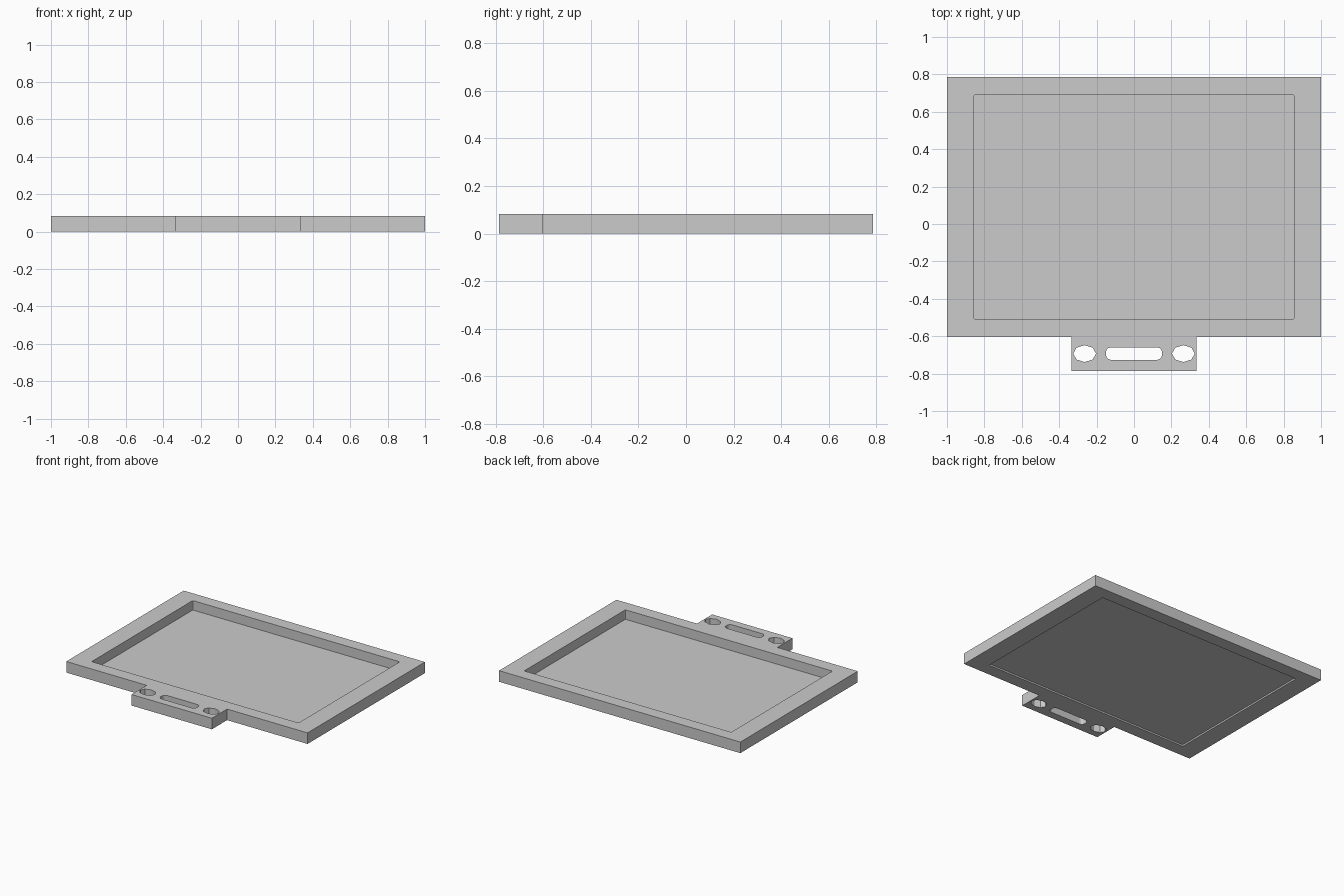
import bpy
from math import cos, sin, pi

if "Cube" in bpy.data.objects:
    bpy.data.objects.remove(bpy.data.objects["Cube"])

H = 0.083          # frame thickness
PANEL_Z = 0.012    # height of the thin floor sheet


def ellipse(cx, cy, rx, ry, n):
    return [(cx + rx * cos(2 * pi * i / n), cy + ry * sin(2 * pi * i / n)) for i in range(n)]


def rounded_rect(x0, x1, y0, y1, r, steps):
    pts = []
    corners = [(x1 - r, y1 - r), (x0 + r, y1 - r), (x0 + r, y0 + r), (x1 - r, y0 + r)]
    for q, (cx, cy) in enumerate(corners):
        for s in range(steps + 1):
            a = (q + s / steps) * pi / 2
            pts.append((cx + r * cos(a), cy + r * sin(a)))
    return pts


def plate(name, loops, thickness):
    """Flat plate from an outer loop and hole loops, standing on z = 0."""
    cu = bpy.data.curves.new(name + "_outline", 'CURVE')
    cu.dimensions = '2D'
    cu.fill_mode = 'BOTH'
    cu.extrude = thickness / 2
    for loop in loops:
        sp = cu.splines.new('POLY')
        sp.points.add(len(loop) - 1)
        for p, (x, y) in zip(sp.points, loop):
            p.co = (x, y, 0, 1)
        sp.use_cyclic_u = True
    ob = bpy.data.objects.new(name, cu)
    bpy.context.collection.objects.link(ob)
    bpy.ops.object.select_all(action='DESELECT')
    ob.select_set(True)
    bpy.context.view_layer.objects.active = ob
    bpy.ops.object.convert(target='MESH')
    ob = bpy.context.view_layer.objects.active
    ob.name = name
    for v in ob.data.vertices:
        v.co.z += thickness / 2
    bpy.ops.object.mode_set(mode='EDIT')
    bpy.ops.mesh.select_all(action='SELECT')
    bpy.ops.mesh.remove_doubles(threshold=0.0005)
    bpy.ops.mesh.normals_make_consistent(inside=False)
    bpy.ops.mesh.dissolve_limited(angle_limit=0.01)
    bpy.ops.object.mode_set(mode='OBJECT')
    bpy.ops.object.shade_flat()
    return ob


# Frame with hanging tab: outer outline, window, slot and two eyelets
right = [(0.333, -0.785), (0.333, -0.605), (1, -0.605), (1, 0.785)]
outline = right + [(-x, y) for x, y in reversed(right)]
window = rounded_rect(-0.858, 0.858, -0.508, 0.69, 0.008, 2)
slot = rounded_rect(-0.15, 0.15, -0.726, -0.66, 0.026, 3)
eyelets = [ellipse(s * 0.264, -0.693, 0.061, 0.045, 8) for s in (-1, 1)]
plate("frame", [outline, window, slot] + eyelets, H)

# Thin floor sheet set just above the underside of the frame
mesh = bpy.data.meshes.new("floor_panel")
mesh.from_pydata([(x, y, PANEL_Z) for x, y in window], [], [list(range(len(window)))])
panel = bpy.data.objects.new("floor_panel", mesh)
bpy.context.collection.objects.link(panel)
